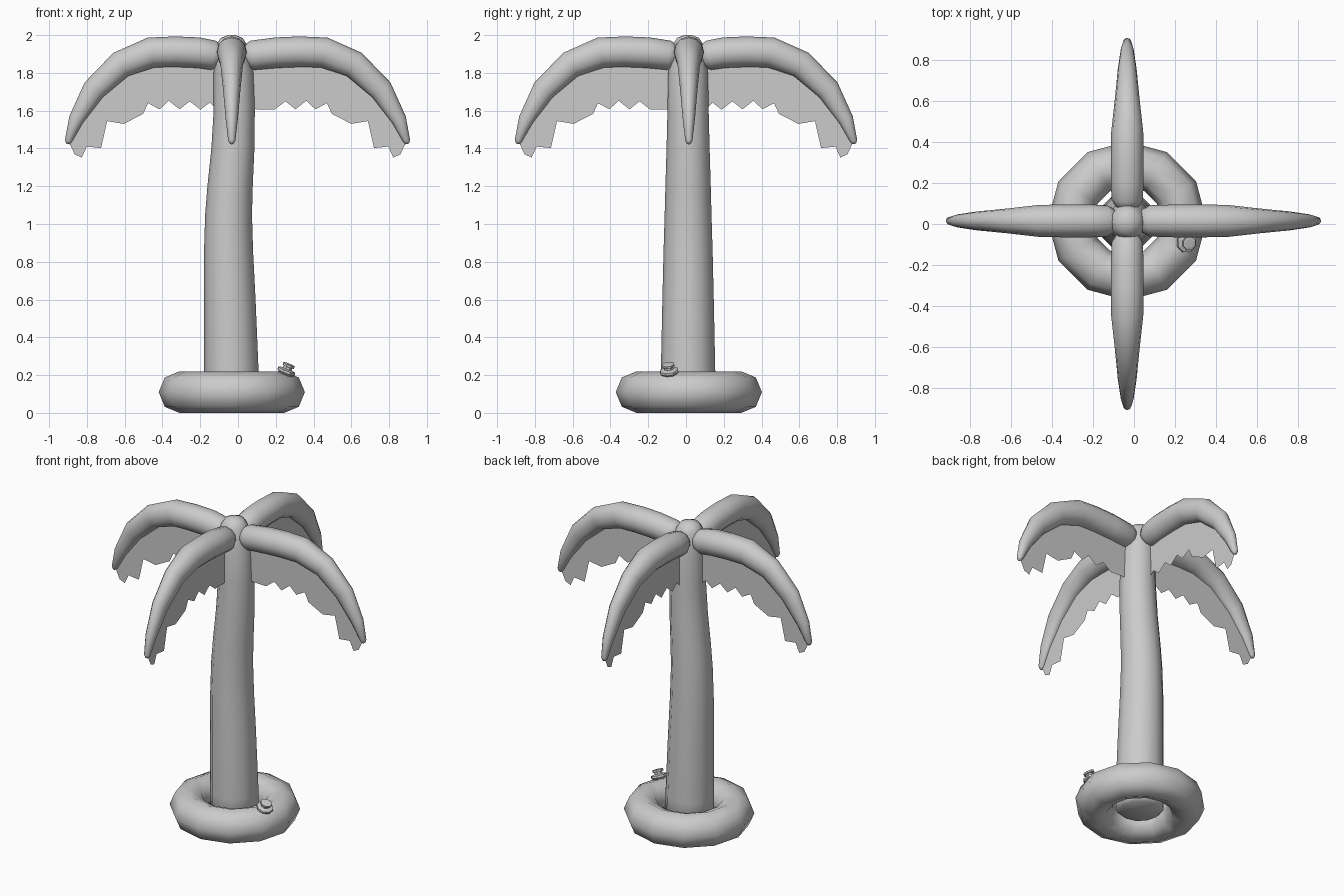
import bpy, bmesh, math
from mathutils import Vector, Matrix

if "Cube" in bpy.data.objects:
    bpy.data.objects.remove(bpy.data.objects["Cube"])

CX, CY = -0.033, 0.015


def finish(name, bm, smooth=True):
    bmesh.ops.recalc_face_normals(bm, faces=bm.faces[:])
    me = bpy.data.meshes.new(name)
    bm.to_mesh(me)
    bm.free()
    ob = bpy.data.objects.new(name, me)
    bpy.context.collection.objects.link(ob)
    for p in me.polygons:
        p.use_smooth = smooth
    return ob


def loft(bm, stations, sides):
    """stations: (centre, axis_u, axis_v), where the axes carry the radii"""
    rings = []
    for c, u, v in stations:
        ring = []
        for i in range(sides):
            a = 2 * math.pi * i / sides
            ring.append(bm.verts.new(c + u * math.cos(a) + v * math.sin(a)))
        rings.append(ring)
    for a, b in zip(rings, rings[1:]):
        for i in range(sides):
            j = (i + 1) % sides
            bm.faces.new((a[i], a[j], b[j], b[i]))
    bm.faces.new(rings[0][::-1])
    bm.faces.new(rings[-1])


# base ring
bpy.ops.mesh.primitive_torus_add(major_segments=12, minor_segments=8, major_radius=0.277,
                                 minor_radius=0.11, location=(CX, CY, 0.11))
ring = bpy.context.object
ring.name = "base_ring"
bpy.ops.object.shade_smooth()

# leaning trunk with domed crown: (z, centre x, radius)
trunk = [(0.06, -0.035, 0.12), (0.08, -0.035, 0.143), (0.22, -0.035, 0.144), (0.6, -0.043, 0.136),
         (0.85, -0.05, 0.13), (1.05, -0.05, 0.124), (1.2, -0.042, 0.12), (1.4, -0.027, 0.114),
         (1.6, -0.02, 0.109), (1.8, -0.024, 0.105), (1.88, -0.03, 0.092), (1.95, CX, 0.08),
         (1.985, CX, 0.058), (2.0, CX, 0.02)]
bm = bmesh.new()
loft(bm, [(Vector((x, CY - 0.004, z)), Vector((r, 0, 0)), Vector((0, r, 0)))
          for z, x, r in trunk], 12)
finish("trunk", bm)

# frond spine: (distance out, z, radius in the vertical plane, sideways radius)
spine = [(0.2, 1.907, 0.081, 0.08), (0.32, 1.912, 0.081, 0.08), (0.45, 1.908, 0.081, 0.078),
         (0.61, 1.845, 0.073, 0.06), (0.754, 1.71, 0.062, 0.046), (0.847, 1.553, 0.04, 0.032),
         (0.888, 1.44, 0.019, 0.019), (0.892, 1.424, 0.009, 0.009)]
# zigzag lower edge of the leaf, from tip to trunk
zigzag = [(0.864, 1.41), (0.854, 1.368), (0.817, 1.352), (0.791, 1.41), (0.715, 1.402),
          (0.683, 1.545), (0.595, 1.53), (0.574, 1.598), (0.492, 1.583), (0.466, 1.64),
          (0.405, 1.607), (0.357, 1.653), (0.299, 1.607), (0.246, 1.65), (0.188, 1.605),
          (0.14, 1.643), (0.105, 1.607)]


def frond(name, angle, offset, start):
    place = Matrix.Translation(offset) @ Matrix.Rotation(angle, 4, 'Z')
    pts = [(start, 1.885, 0.035, 0.035), (start + 0.012, 1.888, 0.06, 0.058),
           (start + 0.045, 1.893, 0.078, 0.076)] + spine
    # inflated tube
    stations = []
    for i, (r, z, rv, rh) in enumerate(pts):
        a, b = pts[max(i - 1, 0)], pts[min(i + 1, len(pts) - 1)]
        t = Vector((b[0] - a[0], 0, b[1] - a[1])).normalized()
        stations.append((Vector((r, 0, z)), Vector((-t.z, 0, t.x)) * rv, Vector((0, rh, 0))))
    bm = bmesh.new()
    loft(bm, stations, 12)
    bm.transform(place)
    finish(name + "_frond", bm)
    # flat leaf sheet hanging from the spine
    outline = [(r, z) for r, z, _, _ in pts[2:-1]] + zigzag + [(start, 1.61), (start, 1.885)]
    bm = bmesh.new()
    bm.faces.new([bm.verts.new((r, 0, z)) for r, z in outline])
    bmesh.ops.triangulate(bm, faces=bm.faces[:])
    bm.transform(place)
    finish(name + "_leaf", bm, smooth=False)


frond("right", 0, (0.005, CY, 0), 0.025)
frond("left", math.pi, (-0.01, CY, 0), 0.075)
frond("back", math.pi / 2, (CX, 0, 0), 0.075)
frond("front", -math.pi / 2, (CX, 0, 0), 0.045)

# air valve: flange, neck and cap, tilted outward on the ring
bm = bmesh.new()
profile = [(-0.02, 0.035), (0.0, 0.04), (0.012, 0.052), (0.024, 0.05), (0.03, 0.026),
           (0.042, 0.024), (0.044, 0.034), (0.056, 0.034), (0.058, 0.02)]
loft(bm, [(Vector((0, 0, z)), Vector((r, 0, 0)), Vector((0, r, 0))) for z, r in profile], 8)
tilt = Vector((0.4, -0.14, 1)).to_track_quat('Z', 'Y').to_matrix().to_4x4()
bm.transform(Matrix.Translation((0.25, -0.087, 0.205)) @ tilt)
finish("air_valve", bm, smooth=False)
